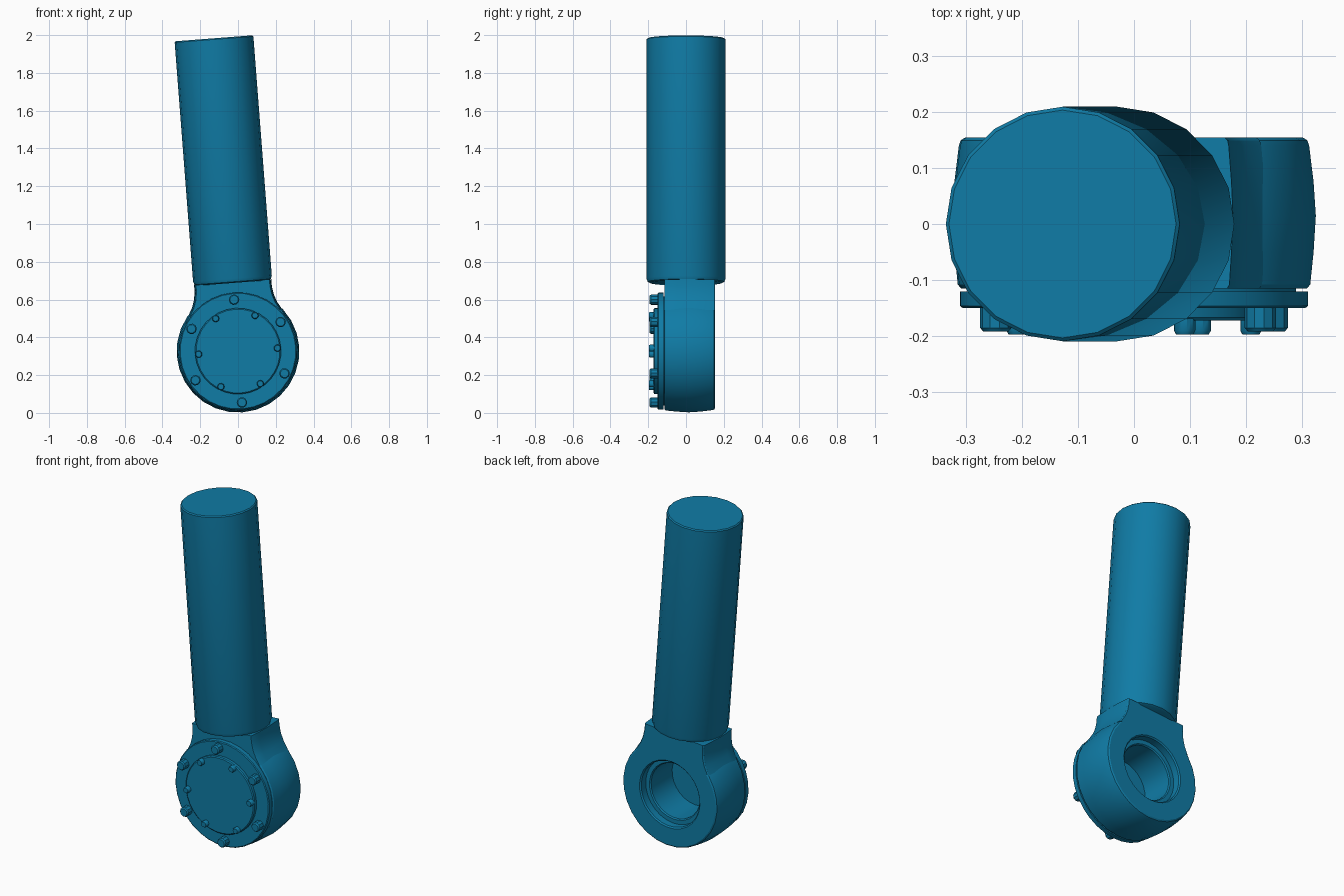
import bpy, bmesh, math
from mathutils import Matrix, Vector

if "Cube" in bpy.data.objects:
    bpy.data.objects.remove(bpy.data.objects["Cube"])

# Whole part leans about y, pivoting on the housing centre
TILT = Matrix.Translation((0, 0, 0.327)) @ Matrix.Rotation(math.radians(-4.4), 4, 'Y')
TO_Y = Matrix.Rotation(math.radians(-90), 4, 'X')      # local z -> +y

mat = bpy.data.materials.new("blue_paint")
mat.diffuse_color = (0.005, 0.2, 0.38, 1)
mat.use_nodes = True
mat.node_tree.nodes["Principled BSDF"].inputs["Base Color"].default_value = mat.diffuse_color


def finish(name, bm, matrix):
    bmesh.ops.transform(bm, matrix=TILT @ matrix, verts=bm.verts)
    bmesh.ops.recalc_face_normals(bm, faces=bm.faces)
    me = bpy.data.meshes.new(name)
    bm.to_mesh(me)
    bm.free()
    me.materials.append(mat)
    ob = bpy.data.objects.new(name, me)
    bpy.context.collection.objects.link(ob)
    bpy.ops.object.select_all(action='DESELECT')
    bpy.context.view_layer.objects.active = ob
    ob.select_set(True)
    bpy.ops.object.shade_smooth_by_angle(angle=math.radians(32))
    return ob


def loft(name, rings, matrix):
    """Join closed loops of points and cap both ends."""
    bm = bmesh.new()
    loops = [[bm.verts.new(p) for p in r] for r in rings]
    n = len(loops[0])
    for a, b in zip(loops, loops[1:]):
        for i in range(n):
            j = (i + 1) % n
            bm.faces.new((a[i], a[j], b[j], b[i]))
    bm.faces.new(loops[0])
    bm.faces.new(loops[-1])
    return finish(name, bm, matrix)


def lathe(name, profile, n, matrix):
    rings = [[(r * math.cos(2 * math.pi * i / n), r * math.sin(2 * math.pi * i / n), h)
              for i in range(n)] for r, h in profile]
    return loft(name, rings, matrix)


# Long rod
lathe("rod", [(0.19, 0.362), (0.203, 0.368), (0.209, 0.385),
              (0.209, 1.655), (0.203, 1.661)], 20, Matrix())

# Bearing housing: slightly barrelled outside, stepped bore open at the back
outer = [(0.309, -0.115), (0.315, -0.108), (0.321, -0.05), (0.325, 0.015),
         (0.321, 0.075), (0.313, 0.14), (0.31, 0.149), (0.302, 0.154)]
bore = [(0.2, 0.154), (0.193, 0.147), (0.193, 0.105), (0.168, 0.105),
        (0.162, 0.098), (0.162, -0.1)]
lathe("bearing_housing", outer + bore, 28, TO_Y)

# Neck block joining housing and rod, following the same barrelled section
half = [(0.252, 0.2), (0.226, 0.245), (0.212, 0.285), (0.205, 0.33), (0.205, 0.366)]
front = half + [(-x, z) for x, z in reversed(half)]
loft("neck", [[(x * r / 0.325, y, z) for x, z in front] for r, y in outer], Matrix())

# Cover on the front: flange and raised centre disc
lathe("cover_flange", [(0.306, -0.15), (0.311, -0.146), (0.311, -0.12), (0.29, -0.12),
                       (0.29, -0.11)], 32, TO_Y)
lathe("cover_disc", [(0.222, -0.172), (0.228, -0.167), (0.228, -0.145)], 32, TO_Y)


# Bolts: six large on the flange, six small on the disc
def bolt_ring(name, count, dist, start, r, y0, y1):
    for k in range(count):
        a = math.radians(start + k * 360 / count)
        m = Matrix.Translation((dist * math.cos(a), 0, dist * math.sin(a))) @ TO_Y
        lathe(f"{name}_{k + 1}", [(r * 0.8, y1), (r, y1 + 0.007), (r, y0)], 10, m)


bolt_ring("flange_bolt", 6, 0.273, 90, 0.028, -0.145, -0.192)
bolt_ring("disc_bolt", 6, 0.209, 0, 0.019, -0.168, -0.197)
